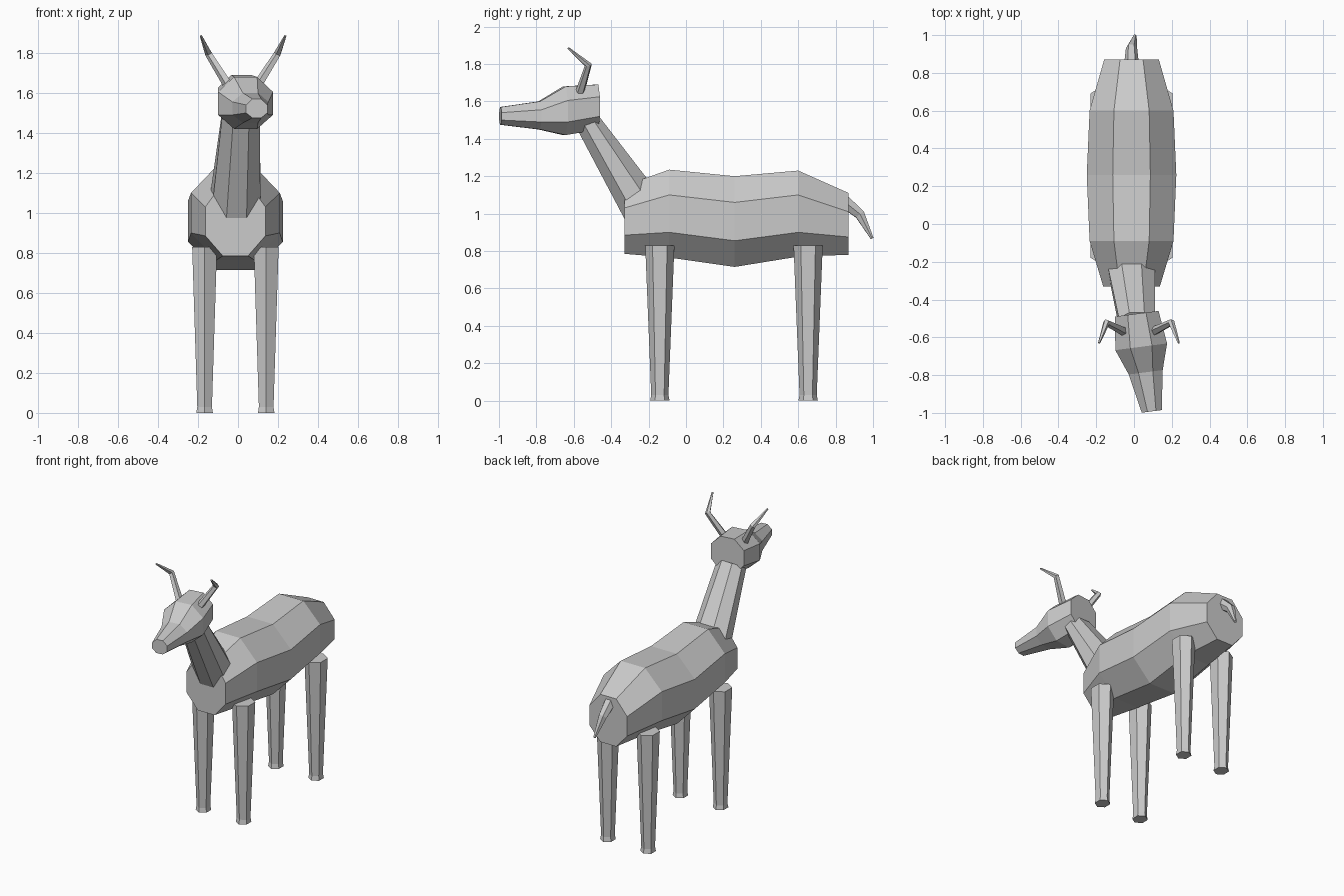
import bpy, bmesh, math
from mathutils import Vector

cube = bpy.data.objects.get("Cube")
if cube:
    bpy.data.objects.remove(cube)

MID = -0.013  # middle of the body across x

grey = bpy.data.materials.new("plain grey")
grey.use_nodes = True
grey.diffuse_color = (0.6, 0.6, 0.6, 1)
bsdf = next(n for n in grey.node_tree.nodes if n.type == 'BSDF_PRINCIPLED')
bsdf.inputs["Base Color"].default_value = (0.6, 0.6, 0.6, 1)


def loft(name, rings):
    """Skin equal-sized rings of points and cap both ends."""
    bm = bmesh.new()
    loops = [[bm.verts.new(p) for p in ring] for ring in rings]
    n = len(loops[0])
    for a, b in zip(loops, loops[1:]):
        for i in range(n):
            j = (i + 1) % n
            bm.faces.new((a[i], a[j], b[j], b[i]))
    bm.faces.new(loops[0])
    bm.faces.new(loops[-1])
    bmesh.ops.recalc_face_normals(bm, faces=bm.faces[:])
    mesh = bpy.data.meshes.new(name)
    bm.to_mesh(mesh)
    bm.free()
    mesh.materials.append(grey)
    obj = bpy.data.objects.new(name, mesh)
    bpy.context.collection.objects.link(obj)
    return obj


def octagon(x, y, half, heights, yaw=0.0, lean=0.0, flat=0.42):
    """Upright eight-sided ring; heights run from top to bottom."""
    top, high, low, bottom = heights
    f = half * flat
    outline = [(f, top), (half, high), (half, low), (f, bottom),
               (-f, bottom), (-half, low), (-half, high), (-f, top)]
    centre = (top + bottom) / 2
    return [(x + u, y + yaw * u + lean * (z - centre), z) for u, z in outline]


def tube(name, path, sides):
    """Tapered tube through (point, radius) pairs."""
    pts = [Vector(p) for p, r in path]
    rings = []
    for i, (p, r) in enumerate(path):
        d = (pts[min(i + 1, len(pts) - 1)] - pts[max(i - 1, 0)]).normalized()
        u = d.cross(Vector((0, 1, 0))).normalized()
        v = d.cross(u)
        rings.append([pts[i] + r * (u * math.cos(a) + v * math.sin(a))
                      for a in (math.tau * k / sides for k in range(sides))])
    return loft(name, rings)


# Body
body = [(-0.33, 0.15, (1.15, 1.03, 0.885, 0.785)),
        (-0.09, 0.222, (1.235, 1.10, 0.90, 0.765)),
        (0.26, 0.237, (1.20, 1.06, 0.855, 0.715)),
        (0.60, 0.222, (1.23, 1.10, 0.90, 0.77)),
        (0.87, 0.145, (1.11, 1.01, 0.875, 0.78))]
loft("body", [octagon(MID, y, w, h) for y, w, h in body])

# Neck
loft("neck", [octagon(MID, -0.24, 0.125, (1.19, 1.10, 0.95, 0.86), lean=0.18),
              octagon(0.015, -0.525, 0.095, (1.525, 1.505, 1.475, 1.45), lean=1.5)])

# Head, turned slightly to one side
head = [(0.015, -0.475, 0.115, (1.69, 1.625, 1.52, 1.45)),
        (0.038, -0.65, 0.137, (1.68, 1.605, 1.49, 1.42)),
        (0.062, -0.785, 0.09, (1.60, 1.555, 1.49, 1.45)),
        (0.094, -0.992, 0.053, (1.57, 1.54, 1.50, 1.475))]
loft("head", [octagon(x, y, w, h, yaw=0.13) for x, y, w, h in head])

# Horns and legs in mirrored pairs
for side, s in (("left", 1), ("right", -1)):
    tube(side + "_horn", [((0.026 + s * 0.075, -0.57, 1.64), 0.025),
                          ((0.026 + s * 0.172, -0.522, 1.795), 0.019),
                          ((0.026 + s * 0.211, -0.63, 1.885), 0.006)], 5)
    for end, y in (("front", -0.14), ("back", 0.653)):
        rings = []
        for z, r in ((0, 0.052), (0.03, 0.046), (0.83, 0.078)):
            rings.append([(MID + s * 0.154 + 0.92 * r * math.sin(a), y + r * math.cos(a), z)
                          for a in (math.tau * k / 6 for k in range(6))])
        loft(f"{end}_{side}_leg", rings)

# Tail
tube("tail", [((MID, 0.84, 1.07), 0.04), ((MID, 0.93, 0.995), 0.03),
              ((0.005, 0.995, 0.868), 0.009)], 6)
